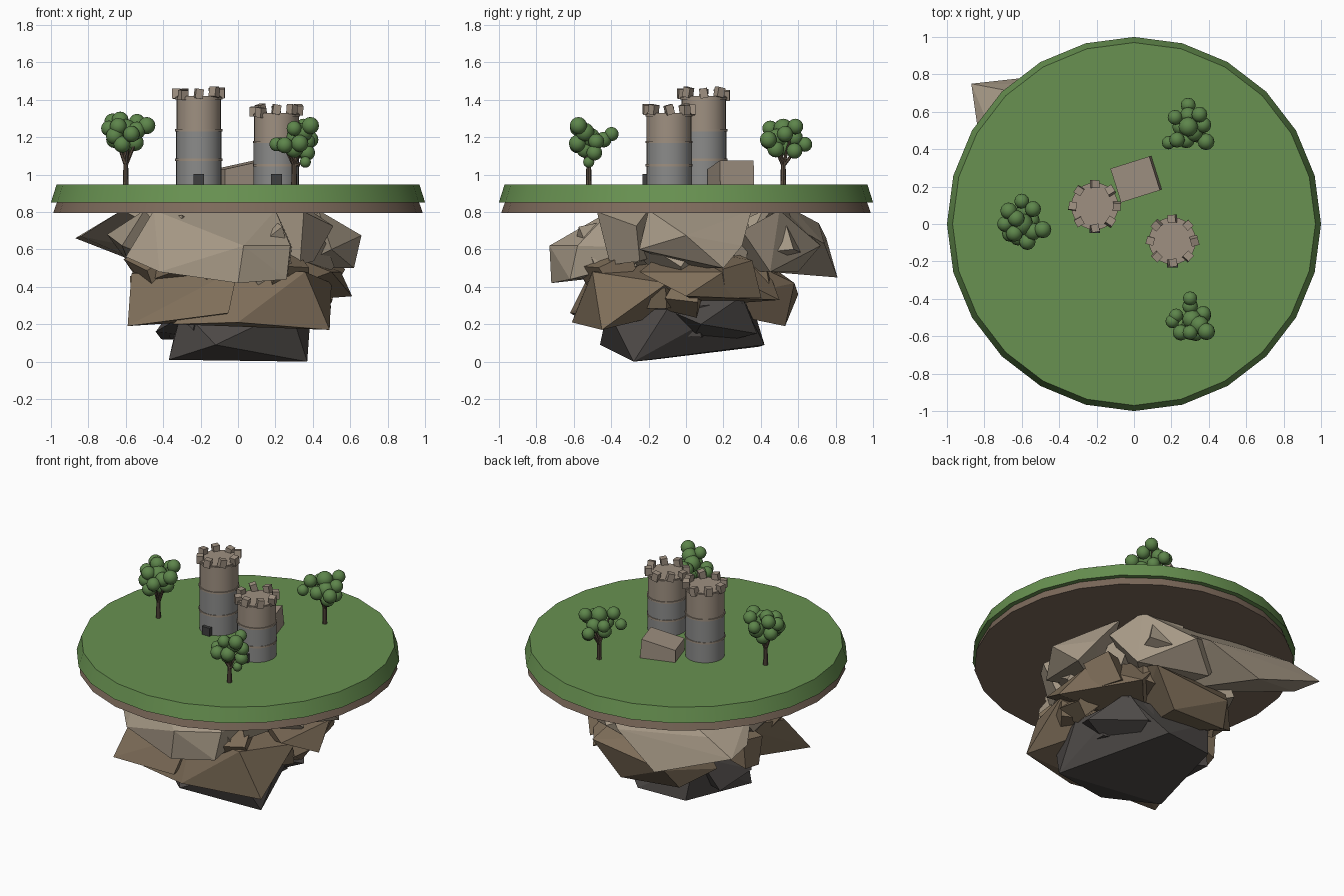
import bpy, bmesh, math, random
from mathutils import Vector, Matrix

if "Cube" in bpy.data.objects:
    bpy.data.objects.remove(bpy.data.objects["Cube"])

random.seed(4)


def material(name, rgb):
    m = bpy.data.materials.new(name)
    m.diffuse_color = (*rgb, 1)
    m.use_nodes = True
    m.node_tree.nodes["Principled BSDF"].inputs["Base Color"].default_value = m.diffuse_color
    return m


GRASS = material("grass green", (.138, .285, .082))
SOIL = material("soil brown", (.205, .145, .105))
PALE = material("pale rock", (.385, .32, .24))
BROWN = material("brown rock", (.21, .155, .10))
DARK = material("dark rock", (.075, .067, .063))
GREY = material("grey stone", (.26, .26, .255))
TAN = material("tan stone", (.345, .28, .22))
DOOR = material("door charcoal", (.05, .05, .05))
LEAF = material("leaf green", (.11, .235, .07))
BARK = material("bark brown", (.11, .08, .055))


def finish(name, bm, mat, smooth=False):
    bmesh.ops.recalc_face_normals(bm, faces=bm.faces)
    me = bpy.data.meshes.new(name)
    bm.to_mesh(me)
    bm.free()
    ob = bpy.data.objects.new(name, me)
    bpy.context.collection.objects.link(ob)
    me.materials.append(mat)
    if smooth:
        bpy.ops.object.select_all(action='DESELECT')
        ob.select_set(True)
        bpy.context.view_layer.objects.active = ob
        bpy.ops.object.shade_smooth_by_angle(angle=math.radians(40))
    return ob


def add_cone(bm, a, b, r1, r2, n):
    a, b = Vector(a), Vector(b)
    d = b - a
    rot = d.to_track_quat('Z', 'Y').to_matrix().to_4x4() if d.xy.length > 1e-6 else Matrix()
    bmesh.ops.create_cone(bm, cap_ends=True, segments=n, radius1=r1, radius2=r2,
                          depth=d.length, matrix=Matrix.Translation((a + b) / 2) @ rot)


def frustum(name, mat, centre, z0, z1, r0, r1, n):
    bm = bmesh.new()
    x, y = centre
    add_cone(bm, (x, y, z0), (x, y, z1), r0, r1, n)
    return finish(name, bm, mat, True)


def add_box(bm, size, matrix):
    bmesh.ops.create_cube(bm, size=1, matrix=matrix @ Matrix.Diagonal((*size, 1)))


def chunk(name, mat, points):
    """Faceted rock: the convex hull of its corners."""
    bm = bmesh.new()
    for p in points:
        bm.verts.new(p)
    res = bmesh.ops.convex_hull(bm, input=bm.verts)
    junk = {g for g in res['geom_interior'] + res['geom_unused'] if isinstance(g, bmesh.types.BMVert)}
    bmesh.ops.delete(bm, geom=list(junk), context='VERTS')
    return finish(name, bm, mat)


# Island disc: turf over soil
frustum("turf", GRASS, (0, 0), .852, .947, 1, .97, 24)
frustum("soil", SOIL, (0, 0), .795, .852, .988, .968, 24)

# Pale rock layer under the soil
chunk("pale_front", PALE, [(-.42, -.60, .48), (0, -.72, .42), (.03, -.73, .62), (.26, -.62, .44), (.28, -.58, .62),
                           (-.6, -.4, .56), (-.45, -.35, .81), (.2, -.4, .81), (.3, 0, .6), (-.3, 0, .5)])
chunk("pale_left_spike", PALE, [(-.87, .75, .66), (-.66, .71, .74), (-.33, .81, .45), (-.62, .15, .81),
                                (-.3, .58, .81), (-.84, .54, .67), (0, .74, .63), (.35, .45, .8), (0, .2, .5)])
chunk("pale_left", PALE, [(-.62, -.3, .62), (-.58, .1, .52), (-.5, -.3, .81), (-.5, .3, .81), (-.2, 0, .45),
                          (-.7, .0, .68)])
chunk("pale_right", PALE, [(.66, .0, .675), (.62, .2, .5), (.43, -.2, .81), (.4, .35, .81), (.3, 0, .5),
                           (.5, -.25, .60), (.55, .3, .62)])
chunk("pale_back", PALE, [(.1, .72, .62), (.35, .45, .48), (.35, .5, .81), (-.35, .55, .81), (-.1, .6, .48),
                          (0, .1, .5), (.45, .3, .7)])

# Brown rock layer
chunk("brown_left", BROWN, [(-.59, -.5, .19), (-.57, -.25, .47), (-.05, -.62, .26), (0, -.5, .5), (-.45, .1, .3),
                            (-.5, .15, .55), (-.15, -.2, .22), (0, 0, .6)])
chunk("brown_front", BROWN, [(.49, -.45, .17), (.0, -.61, .21), (-.35, -.52, .2), (.36, -.5, .48), (.5, -.1, .42),
                             (.2, 0, .28), (0, -.5, .5), (0, 0, .55)])
chunk("brown_right", BROWN, [(.61, .0, .35), (.55, .2, .48), (.5, -.25, .48), (.35, .5, .33), (0, .1, .3),
                             (.1, .4, .6), (.2, -.1, .6)])
chunk("brown_back", BROWN, [(.12, .53, .19), (-.3, .5, .22), (-.25, .6, .36), (.3, .58, .42), (-.48, .35, .34),
                            (-.4, .4, .55), (0, 0, .3), (.2, .2, .6)])

# Dark rock layer
chunk("dark_main", DARK, [(.37, -.28, 0), (-.12, -.46, .09), (-.37, -.18, .01), (-.27, .39, .08), (.07, .42, .09),
                          (.39, -.1, .28), (.28, -.42, .28), (-.3, -.2, .28), (-.3, .35, .32), (.3, .3, .32)])
chunk("dark_side", DARK, [(-.44, -.08, .16), (-.41, .22, .12), (-.2, -.35, .3), (-.3, .3, .35), (.1, 0, .1),
                          (.1, 0, .35)])
chunk("dark_corner", DARK, [(.44, .08, .2), (.2, .38, .15), (.1, 0, .06), (.3, -.2, .32), (.3, .3, .35),
                            (0, .1, .35)])


# Small tilted shards filling the gaps of each rock layer
def shards(name, mat, count, radius, z, size):
    bm = bmesh.new()
    for i in range(count):
        a = math.tau * (i + random.uniform(-.3, .3)) / count
        r = radius * random.uniform(.85, 1.1)
        m = (Matrix.Translation((r * math.cos(a), r * math.sin(a), z + random.uniform(-.07, .07)))
             @ Matrix.Rotation(a, 4, 'Z') @ Matrix.Rotation(random.uniform(-.6, .6), 4, 'Y')
             @ Matrix.Rotation(random.uniform(-.6, .6), 4, 'X'))
        add_box(bm, [size * random.uniform(.6, 1.3) for _ in range(3)], m)
    for v in bm.verts:
        v.co += Vector([random.uniform(-.2, .2) * size for _ in range(3)])
    finish(name, bm, mat)


shards("pale_shards", PALE, 11, .46, .62, .20)
shards("brown_shards", BROWN, 11, .44, .43, .18)
shards("dark_shards", DARK, 6, .27, .23, .15)


# Round towers with rings, crenellations and a door
def tower(name, x, y, rings, top, count, turn):
    split = rings[-1]
    frustum(name + "_base", GREY, (x, y), .94, split, .122, .122, 24)
    frustum(name + "_upper", TAN, (x, y), split, top, .120, .120, 24)
    for i, z in enumerate(rings + [top - .012]):
        frustum(f"{name}_ring_{i}", TAN, (x, y), z - .006, z + .006, .126, .126, 24)
    bm = bmesh.new()
    for i in range(count):
        a = turn + math.tau * i / count
        m = (Matrix.Translation((x + .118 * math.cos(a), y + .118 * math.sin(a), top + random.uniform(0, .022)))
             @ Matrix.Rotation(a + random.uniform(-.3, .3), 4, 'Z')
             @ Matrix.Rotation(random.uniform(-.3, .3), 4, 'X'))
        add_box(bm, (.042, .042, .052), m)
    finish(name + "_merlons", bm, TAN)
    bm = bmesh.new()
    add_box(bm, (.058, .04, .06), Matrix.Translation((x, y - .122, .972)))
    finish(name + "_door", bm, DOOR)


tower("tall_tower", -.21, .095, [1.08, 1.237], 1.42, 8, 0)
tower("short_tower", .205, -.09, [1.05, 1.175], 1.33, 8, 0)

# Stone hut with a sloping roof beside the tall tower
hut = chunk("hut", TAN, [(sx * .115 - (.012 if up and sx > 0 else 0), sy * .095, (1.052 + sx * .023) if up else .93)
                         for sx in (-1, 1) for sy in (-1, 1) for up in (0, 1)])
hut.matrix_world = Matrix.Translation((.012, .24, 0)) @ Matrix.Rotation(math.radians(17.5), 4, 'Z')

# Leaf balls of each tree: x, y, height over turf, radius
LEFT = [(-.09, 0, .30, .042), (-.07, .07, .335, .045), (-.03, .03, .345, .045), (.06, .08, .335, .043),
        (.112, -.03, .315, .046), (.06, -.04, .29, .047), (0, 0, .29, .06), (-.02, -.07, .215, .045),
        (.05, .02, .225, .046), (-.06, -.05, .26, .046), (0, .03, .20, .045), (0, .122, .30, .040),
        (.03, -.095, .27, .044), (-.06, .03, .24, .045), (.02, .07, .26, .05), (-.04, -.05, .31, .045)]
FRONT = [(0, .122, .27, .038), (0, .08, .24, .042), (-.075, .03, .215, .038), (.01, .01, .25, .052),
         (.087, -.055, .315, .046), (-.095, 0, .215, .037), (-.05, -.06, .21, .043), (.07, .03, .17, .042),
         (.05, -.02, .28, .050), (.03, -.06, .22, .046), (.07, .04, .23, .042), (0, -.02, .19, .047),
         (.06, 0, .12, .030), (0, -.06, .30, .040)]
BACK = [(0, .115, .215, .040), (-.07, .05, .26, .040), (.06, .065, .31, .042), (.08, .01, .27, .043),
        (.095, -.08, .24, .045), (-.105, -.085, .23, .036), (-.06, -.07, .30, .042), (0, 0, .30, .052),
        (-.01, -.07, .23, .045), (.04, .06, .18, .042), (.05, -.04, .19, .045), (-.04, 0, .20, .045),
        (.03, -.03, .25, .05), (0, .06, .25, .045)]


# Trees: trunk, branches and leaf balls
def tree(name, x, y, balls):
    place = Matrix.Translation((x, y, .947))
    bm = bmesh.new()
    add_cone(bm, (0, 0, -.01), (0, 0, .13), .016, .012, 8)
    for bx, by, bz, _ in balls[::2]:
        add_cone(bm, (0, 0, .10), (bx * .8, by * .8, bz), .010, .005, 6)
    bm.transform(place)
    finish(name + "_trunk", bm, BARK, True)
    bm = bmesh.new()
    for bx, by, bz, r in balls:
        bmesh.ops.create_uvsphere(bm, u_segments=12, v_segments=8, radius=r,
                                  matrix=place @ Matrix.Translation((bx, by, bz)))
    finish(name + "_leaves", bm, LEAF, True)


tree("left_tree", -.60, 0, LEFT)
tree("back_tree", .29, .52, BACK)
tree("front_tree", .30, -.52, FRONT)
